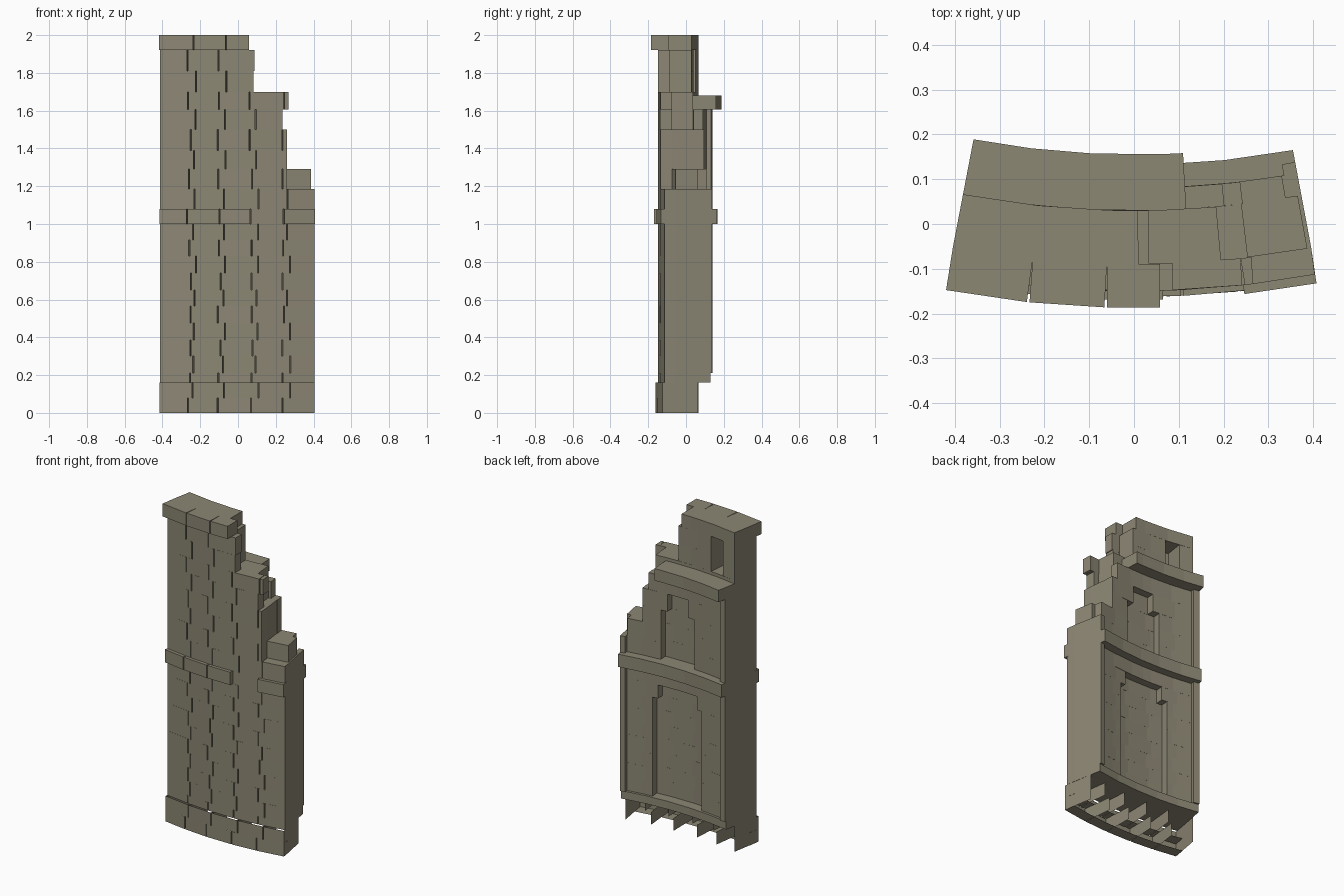
import bpy, bmesh, math, random

random.seed(4)
cube = bpy.data.objects.get("Cube")
if cube:
    bpy.data.objects.remove(cube, do_unlink=True)

stone = bpy.data.materials.new("weathered_stone")
stone.use_nodes = True
colour = (0.265, 0.242, 0.175, 1)
stone.diffuse_color = colour
stone.node_tree.nodes["Principled BSDF"].inputs["Base Color"].default_value = colour

CENTRE = 2.06                      # y of the wall's centre of curvature
FACE, SPLIT, CORE = 2.21, 2.15, 2.03   # radii of front face, facing/core split, core back
PANEL, PIER = 1.98, 1.955
LEFT, RIGHT = -0.418, 0.409        # arc ends, measured along the front face


def point(s, r, z):
    a = s / FACE
    return (r * math.sin(a), CENTRE - r * math.cos(a), z)


def brick(bm, s0, s1, r_out, r_in, z0, z1, gap=0.0, shell=False):
    """Wedge-shaped brick; a shell brick has no top or back and a shallow bottom."""
    def corners(z, r):
        g = gap if r == r_out else 0
        return [bm.verts.new(point(s0 + g, r, z)), bm.verts.new(point(s1 - g, r, z))]
    a, b = corners(z0, r_out)
    c, d = corners(z1, r_out)
    e, f = corners(z0, r_in)
    g, h = corners(z1, r_in)
    faces = [(a, b, d, c), (b, f, h, d), (e, a, c, g)]
    if shell:
        m, n = corners(z0, SPLIT)
        faces.append((a, m, n, b))
    else:
        faces += [(a, e, f, b), (c, d, h, g), (f, e, g, h)]
    for face in faces:
        bm.faces.new(face)


def run(bm, s0, s1, joints, *args, **kw):
    """Row of bricks between two arc positions, split at the joints."""
    cuts = [s0] + [j for j in joints if s0 + 0.02 < j < s1 - 0.02] + [s1]
    for p, q in zip(cuts, cuts[1:]):
        brick(bm, p, q, *args, **kw)


def joints_for(i):
    shift = 0.014 if i % 2 else -0.014
    return [j + shift + random.uniform(-0.01, 0.01) for j in (-0.245, -0.085, 0.085, 0.255)]


def finish(bm, name):
    mesh = bpy.data.meshes.new(name)
    bm.to_mesh(mesh)
    bm.free()
    mesh.materials.append(stone)
    obj = bpy.data.objects.new(name, mesh)
    bpy.context.collection.objects.link(obj)


# Hollow base courses
bm = bmesh.new()
for i in range(2):
    run(bm, LEFT, RIGHT, joints_for(i), 2.223, CORE, i * 0.08, i * 0.08 + 0.08,
        gap=0.003, shell=True)
finish(bm, "base_courses")

# Course heights, with the broken right end of the facing and of the core
levels = [0.16, 0.21, 0.3, 0.385, 0.475, 0.565, 0.65, 0.74, 0.83, 0.915, 1.0,
          1.08, 1.185, 1.29, 1.39, 1.5, 1.605, 1.7, 1.81, 1.92, 2.0]
broken = {1.185: (0.262, 0.4), 1.29: (0.262, 0.262), 1.39: (0.262, 0.262),
          1.5: (0.24, 0.2), 1.605: (0.27, 0.2), 1.7: (0.085, 0.035),
          1.81: (0.09, 0.035), 1.92: (0.06, 0.01)}

facing, core = bmesh.new(), bmesh.new()
for i, (z0, z1) in enumerate(zip(levels, levels[1:])):
    face_end, core_end = broken.get(z0, (RIGHT, RIGHT))
    js = joints_for(i)
    if z0 == 1.0:                  # string course, one stone sits flush
        run(facing, LEFT, js[2], js, 2.23, SPLIT, z0, z1, gap=0.003)
        brick(facing, js[2], js[3], FACE, SPLIT, z0, z1, gap=0.003)
        brick(facing, js[3], RIGHT, 2.23, SPLIT, z0, z1, gap=0.003)
    else:
        r = 2.247 if z0 == 1.92 else FACE
        run(facing, LEFT, face_end, js, r, SPLIT, z0, z1, gap=0.003)
    if z0 in (1.7, 1.81):          # niche under the cap
        brick(core, LEFT, -0.32, SPLIT, CORE, z0, z1)
        run(core, -0.22, core_end, js, SPLIT, CORE, z0, z1)
    else:
        run(core, LEFT, core_end, js, SPLIT, CORE, z0, z1)
finish(facing, "facing_courses")
finish(core, "core_courses")

# Rear ledges: bottom sill, middle band, top band
bm = bmesh.new()
for z0, z1, r, end in ((0.16, 0.21, 1.965, RIGHT), (1.0, 1.08, 1.928, RIGHT),
                       (1.605, 1.68, 1.905, 0.127)):
    run(bm, LEFT, end, joints_for(0), CORE, r, z0, z1)
finish(bm, "rear_ledges")

# Rear piers and stepped panels with a corbelled opening between them
piers, panels = bmesh.new(), bmesh.new()
rear_end = {1.185: 0.37, 1.29: 0.265, 1.39: 0.265, 1.5: 0.22}
opening = {0.83: 0.15, 0.915: 0, 1.39: 0.08, 1.5: 0}
for i, (z0, z1) in enumerate(zip(levels, levels[1:])):
    if z0 in (0.16, 1.0) or z0 > 1.55:
        continue
    end = rear_end.get(z0, RIGHT)
    half = opening.get(z0, 0.19 if z0 < 1 else 0.13)
    js = joints_for(i)
    brick(piers, LEFT, -0.375, CORE, PIER, z0, z1)
    if end == RIGHT:
        brick(piers, 0.375, end, CORE, PIER, z0, z1)
    run(panels, -0.375, -half, js, CORE, PANEL, z0, z1)
    run(panels, half, min(end, 0.375), js, CORE, PANEL, z0, z1)
finish(piers, "rear_piers")
finish(panels, "rear_panels")
